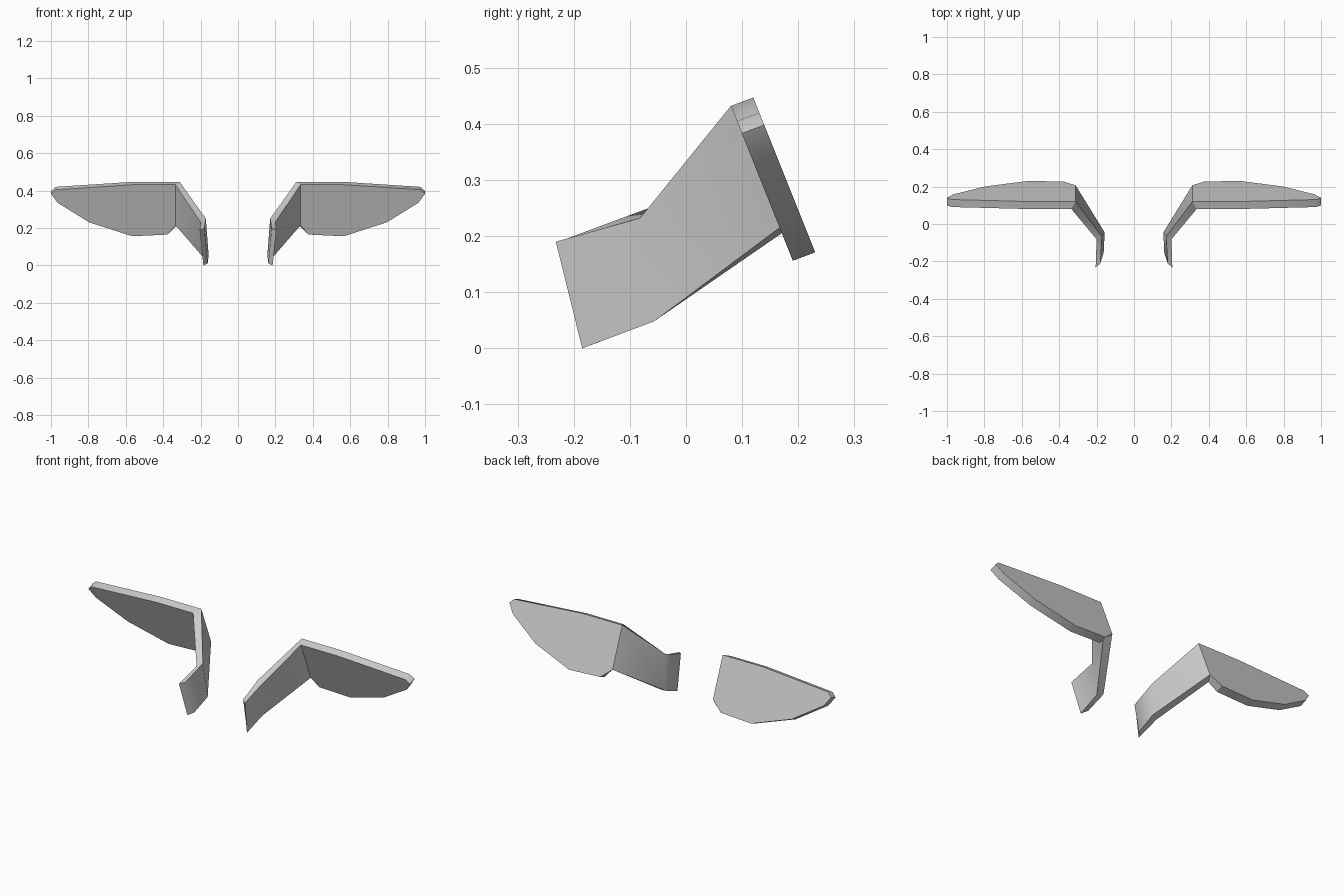
import bpy, bmesh, math

if "Cube" in bpy.data.objects:
    bpy.data.objects.remove(bpy.data.objects["Cube"])

mat = bpy.data.materials.new("plain grey")
mat.diffuse_color = (0.6, 0.6, 0.6, 1)
mat.use_nodes = True
mat.node_tree.nodes["Principled BSDF"].inputs["Base Color"].default_value = mat.diffuse_color


def finish(name, bm):
    """Turn a bmesh into a mirrored, smooth-shaded object."""
    bmesh.ops.recalc_face_normals(bm, faces=bm.faces)
    me = bpy.data.meshes.new(name)
    bm.to_mesh(me)
    bm.free()
    ob = bpy.data.objects.new(name, me)
    bpy.context.collection.objects.link(ob)
    me.materials.append(mat)
    ob.modifiers.new("mirror", 'MIRROR').use_mirror_merge = False
    bpy.ops.object.select_all(action='DESELECT')
    ob.select_set(True)
    bpy.context.view_layer.objects.active = ob
    bpy.ops.object.shade_smooth_by_angle(angle=math.radians(42))
    return ob


def loft(bm, sections, skip=()):
    """Bridge closed sections, leaving out the sides listed in skip."""
    rings = [[bm.verts.new(p) for p in s] for s in sections]
    n = len(rings[0])
    for a, b in zip(rings, rings[1:]):
        for i in range(n):
            if i not in skip:
                j = (i + 1) % n
                bm.faces.new((a[i], a[j], b[j], b[i]))
    return rings


# Blade: leaning plate, outline given as (x, z) of its front face
outline = [(.335, .432), (.56, .432), (.975, .405), (1.0, .383), (.965, .335),
           (.795, .23), (.565, .156), (.375, .165), (.335, .215)]


def lean(z):
    return .08 + (.432 - z) * .40


front = [(x, lean(z), z) for x, z in outline]
back = [(.312 if x == .335 else x, lean(z) + .04, z + .015) for x, z in outline]
bm = bmesh.new()
# the inner end stays open where the bracket joins
rings = loft(bm, [front, back], skip=(len(outline) - 1,))
for r in rings:
    bm.faces.new(r)
finish("blade", bm)

# Bracket: folded strip; sections run outer top, outer bottom, inner bottom, inner top
tip = [(.205, -.232, .19), (.185, -.185, 0), (.162, -.155, .011), (.18, -.211, .196)]
fold = [(.2, -.082, .232), (.19, -.057, .048), (.157, -.045, .057), (.172, -.066, .25)]
hinge = [front[0], front[-1], back[-1], back[0]]
bm = bmesh.new()
rings = loft(bm, [tip, fold, hinge])
bm.faces.new(rings[0])
finish("bracket", bm)
